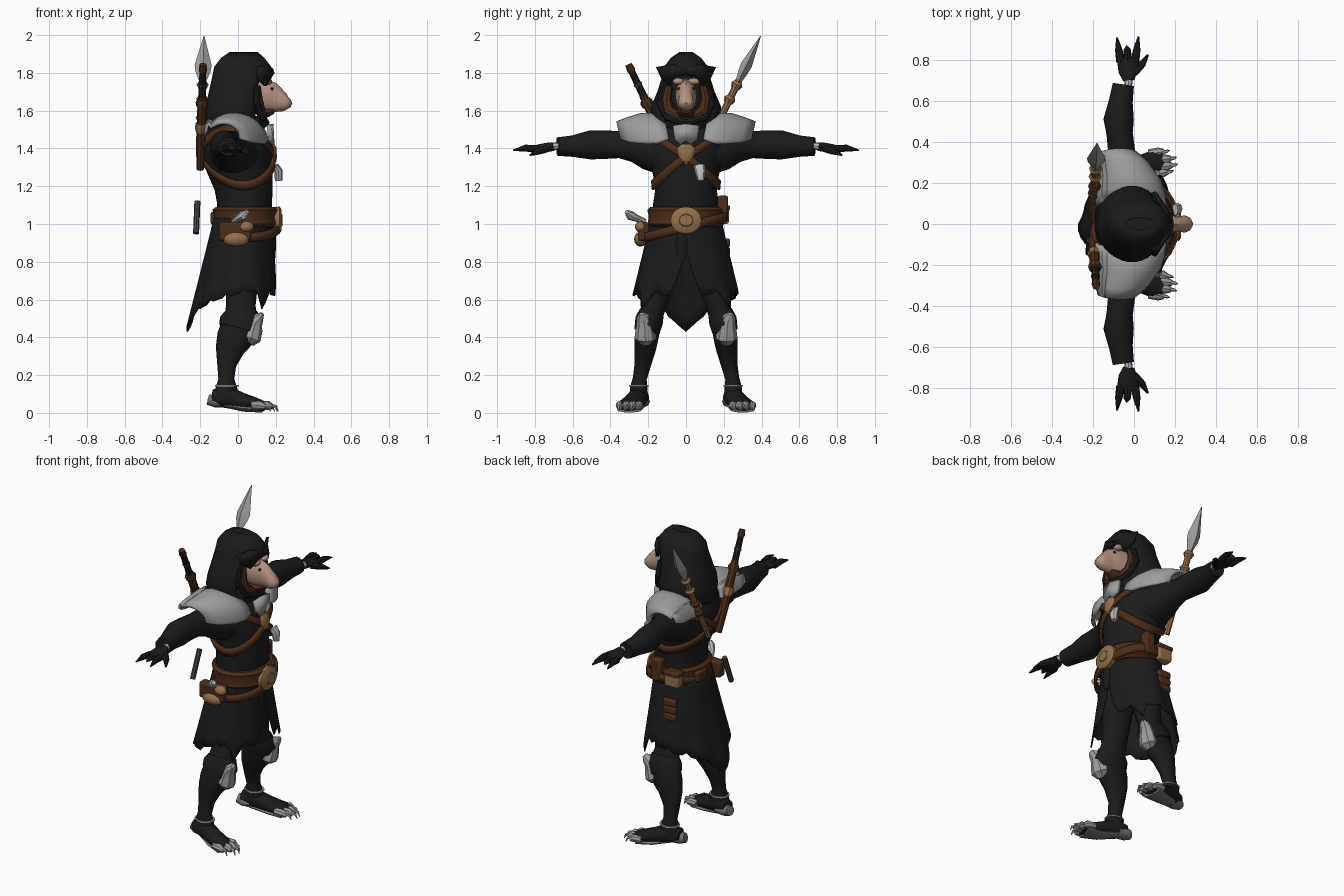
import bpy, bmesh, math
from mathutils import Vector as V

def mat(name, *c):
    m = bpy.data.materials.new(name)
    m.diffuse_color = (*c, 1)
    return m

BLACK = mat("black_cloth", .011, .011, .011)
GREY = mat("grey_fur", .34, .34, .34)
STEEL = mat("steel", .36, .36, .37)
BONE = mat("bone", .5, .5, .5)
SKIN = mat("skin", .46, .29, .22)
BROWN = mat("brown_leather", .075, .027, .011)
TAN = mat("tan_leather", .3, .16, .07)
DARK = mat("dark_metal", .06, .06, .065)
SOLE = mat("grey_sole", .17, .17, .17)

def make(name, verts, faces, m, thick=0, angle=40):
    me = bpy.data.meshes.new(name)
    me.from_pydata([tuple(v) for v in verts], [], faces)
    bm = bmesh.new(); bm.from_mesh(me)
    bmesh.ops.recalc_face_normals(bm, faces=bm.faces)
    bm.to_mesh(me); bm.free()
    me.materials.append(m)
    me.polygons.foreach_set("use_smooth", [True] * len(me.polygons))
    me.set_sharp_from_angle(angle=math.radians(angle))
    ob = bpy.data.objects.new(name, me)
    bpy.context.collection.objects.link(ob)
    if thick:
        mod = ob.modifiers.new("thickness", "SOLIDIFY")
        mod.thickness = thick; mod.offset = 0
    return ob

def tube(name, pts, m, n=12, ref=(1, 0, 0), s=1, angle=40):
    """Capped tube through (x, y, z, radius along ref, other radius)."""
    P = [V((p[0], p[1] * s, p[2])) for p in pts]
    vs, fs = [], []
    for i, p in enumerate(pts):
        t = (P[min(i + 1, len(P) - 1)] - P[max(i - 1, 0)]).normalized()
        u = V(ref); u = (u - t * u.dot(t)).normalized()
        w = t.cross(u)
        for k in range(n):
            a = math.tau * k / n
            vs.append(P[i] + u * p[3] * math.cos(a) + w * p[-1] * math.sin(a))
    for i in range(len(P) - 1):
        for k in range(n):
            k2 = (k + 1) % n
            fs.append((i*n + k, i*n + k2, i*n + n + k2, i*n + n + k))
    fs += [tuple(range(n)), tuple(range(len(vs) - n, len(vs)))]
    return make(name, vs, fs, m, angle=angle)

def grid(name, rows, m, thick, closed=False, skip=lambda i, k: False):
    n = len(rows[0])
    fs = [(i*n + k, i*n + (k+1) % n, i*n + n + (k+1) % n, i*n + n + k)
          for i in range(len(rows) - 1) for k in range(n if closed else n - 1) if not skip(i, k)]
    return make(name, [v for r in rows for v in r], fs, m, thick)

def blob(name, c, r, m, seg=12, s=1):
    return tube(name, [(c[0], c[1], c[2] + r[2] * math.sin(a), r[0] * math.cos(a), r[1] * math.cos(a))
                       for a in [math.radians(d) for d in (-85, -55, -25, 0, 25, 55, 85)]], m, seg, s=s)

def box(name, c, d, m, bevel=.012):
    vs = [V((c[0] + x*d[0], c[1] + y*d[1], c[2] + z*d[2])) for x in (-1, 1) for y in (-1, 1) for z in (-1, 1)]
    ob = make(name, vs, [(0,1,3,2), (4,6,7,5), (0,4,5,1), (2,3,7,6), (0,2,6,4), (1,5,7,3)], m)
    b = ob.modifiers.new("soft_edges", "BEVEL"); b.width = bevel; b.segments = 2
    return ob

def lerp(table, x):
    for (a, *p), (b, *q) in zip(table, table[1:]):
        if x <= b:
            t = max(0, (x - a) / (b - a))
            return [i + (j - i) * t for i, j in zip(p, q)]
    return table[-1][1:]

# torso: height, centre x, half depth, half width
TORSO = [(.9, .02, .15, .17), (1.1, .035, .145, .175), (1.2, .03, .155, .16), (1.3, .01, .175, .185),
         (1.4, -.01, .185, .225), (1.48, -.02, .165, .21), (1.55, -.02, .12, .13)]
tube("torso", [(c, 0, z, rx, ry) for z, c, rx, ry in TORSO], BLACK, 24)

def on_torso(a, z, out):
    c, rx, ry = lerp(TORSO, z)
    return V((c + (rx + out) * math.cos(a), (ry + out) * math.sin(a), z))

# skirt with a front slit, torn hem and long back tail
HEM = [(0, .88), (9, .72), (18, .62), (40, .63), (54, .55), (64, .65), (90, .63),
       (120, .6), (150, .55), (165, .5), (180, .43)]
N = 60
rows = []
for i in range(9):
    row = []
    for k in range(N):
        a = math.tau * k / N
        d = abs((math.degrees(a) + 180) % 360 - 180)
        hem = lerp(HEM, d)[0] + (.02 if k % 4 == 2 and 20 < d < 175 else 0)
        z = 1.03 + (hem - 1.03) * i / 8
        f = (1.03 - z) / .5
        rx = .165 + .035 * f if math.cos(a) > 0 else .135 + .12 * f
        fold = 1 + .03 * f * math.sin(a * 10)
        row.append(V((.01 + rx * math.cos(a) * fold, (.182 + .115 * f) * math.sin(a) * fold, z)))
    rows.append(row)
grid("skirt", rows, BLACK, .008, True)
tube("hanging_sash", [(.185, -.02, .99, .012, .02), (.19, -.025, .9, .012, .03), (.19, -.02, .82, .008, .02)], BLACK, 8)

# hood with open face
HOOD = [(1.48, -.02, .145, .13), (1.53, -.015, .16, .155), (1.57, -.015, .162, .175), (1.62, -.01, .156, .18),
        (1.7, 0, .148, .145), (1.78, .02, .15, .12), (1.83, .025, .145, .11), (1.875, .025, .11, .075), (1.905, .03, .07, .03)]
H = 32
rows = [[V((c + rx * math.cos(math.tau * (k + .5) / H), ry * math.sin(math.tau * (k + .5) / H), z)) for k in range(H)]
        for z, c, rx, ry in HOOD]
grid("hood", rows, BLACK, .014, True, lambda i, k: 2 <= i <= 4 and (k < 4 or k > H - 6))
make("hood_top", rows[-1], [tuple(range(H))], BLACK)
for s in (1, -1):
    pts = [(.18, 0, 1.82), (.15, .07, 1.845), (.1, .155, 1.83), (.11, .125, 1.765), (.145, .085, 1.73), (.178, .05, 1.785), (.188, 0, 1.795)]
    make("hood_brow", [V((x, y*s, z)) for x, y, z in pts], [tuple(range(7))], BLACK, .016)
    tube("hood_cheek", [(.1, .118, 1.73, .014), (.1, .14, 1.64, .018), (.125, .1, 1.565, .02), (.145, 0, 1.535, .022)], BLACK, 8, s=s)
    tube("lining", [(.1, .09, 1.73, .02), (.105, .105, 1.66, .026), (.115, .09, 1.6, .03), (.135, .03, 1.565, .022)], BROWN, 8, s=s)
    blob("eye", (.18, .036, 1.715), (.008, .012, .008), BLACK, 8, s=s)
    blob("brow_ridge", (.155, .042, 1.755), (.026, .034, .018), SKIN, 8, s=s)
blob("hood_shadow", (.02, 0, 1.67), (.09, .115, .13), BLACK, 16)

# muzzled face
tube("face", [(.05, 0, 1.68, .06, .09), (.14, 0, 1.675, .056, .092), (.178, 0, 1.667, .044, .083), (.21, 0, 1.655, .037, .066),
              (.25, 0, 1.643, .042, .046), (.272, 0, 1.645, .032, .028), (.282, 0, 1.65, .014, .012)], SKIN, 12, (0, 1, 0))
tube("jaw", [(.1, 0, 1.59, .06, .03), (.16, 0, 1.59, .045, .025), (.19, 0, 1.6, .025, .015)], BROWN, 10, (0, 1, 0))

# fur collar
make("collar_fur", [V(p) for p in ((.165, -.07, 1.52), (.175, 0, 1.53), (.165, .07, 1.52), (.172, .06, 1.45),
     (.18, .025, 1.42), (.18, 0, 1.44), (.18, -.03, 1.42), (.172, -.06, 1.45))], [tuple(range(8))], GREY, .025)

# mantle profile: outward y, centre x, half depth, base z, rise
MANTLE = [(.09, -.015, .165, 1.455, .1), (.15, -.02, .162, 1.435, .145), (.21, -.025, .15, 1.435, .145),
          (.29, -.055, .122, 1.44, .115), (.36, -.08, .092, 1.455, .08)]
for s in (1, -1):
    rows = []
    for y, c, rx, z, h in MANTLE:
        row = []
        for k in range(17):
            a = math.radians(-4 + 184 * k / 16)
            jag = .012 * (k % 2) if k in (0, 1, 15, 16) else 0
            row.append(V((c + rx * math.cos(a), s * (y + .025 * max(0, math.sin(a)) - .02 * (y > .3)), z + h * math.sin(a) - jag
                          + (.03 if k > 12 else 0))))
        rows.append(row)
    grid("shoulder_mantle", rows, GREY, .018)

    # arm, wrist and hand
    tube("arm", [(-.015, .1, 1.37, .14, .12), (-.03, .2, 1.39, .12, .105), (-.05, .27, 1.41, .088, .085), (-.06, .35, 1.42, .066, .073),
                 (-.07, .44, 1.42, .064, .078), (-.075, .51, 1.418, .074, .078), (-.064, .6, 1.412, .058, .058), (-.052, .68, 1.41, .052, .05)], BLACK, 14, s=s)
    tube("wrist", [(-.03, .66, 1.415, .018), (-.025, .71, 1.41, .02)], BONE, 8, s=s)
    tube("palm", [(-.025, .7, 1.41, .028, .024), (-.03, .74, 1.405, .045, .026), (-.03, .79, 1.398, .052, .022), (-.03, .81, 1.395, .048, .016)], BLACK, 10, s=s)
    for x0, x1, y1 in ((-.066, -.083, .91), (-.03, -.036, .87), (.005, .022, .915)):
        tube("finger", [(x0, .79, 1.397, .021), (x0*.5 + x1*.5, .85, 1.402, .018), (x1, y1, 1.39, .004)], BLACK, 8, s=s)
    tube("thumb", [(.0, .74, 1.4, .022), (.04, .78, 1.385, .018), (.068, .825, 1.365, .005)], BLACK, 8, s=s)

    # leg with a boot cuff below the knee
    tube("leg", [(.02, .1, .9, .1, .09), (.02, .14, .68, .085, .075), (.015, .163, .57, .078, .062), (.015, .185, .52, .085, .065),
                 (.01, .2, .46, .1, .066), (-.02, .21, .39, .095, .064), (-.045, .217, .33, .075, .056), (-.06, .23, .25, .05, .044),
                 (-.062, .245, .18, .042, .038), (-.06, .25, .13, .058, .048), (-.07, .25, .06, .066, .048)], BLACK, 14, s=s)
    tube("boot_cuff", [(.015, .18, .535, .088, .066), (.015, .195, .49, .112, .076), (0, .205, .44, .103, .07)], BLACK, 14, s=s)
    tube("knee_fur", [(.055, .218, .37, .03, .03), (.07, .215, .395, .052, .058), (.08, .218, .44, .05, .05),
                      (.09, .222, .48, .042, .04), (.115, .23, .51, .024, .034), (.13, .235, .525, .01, .016)], GREY, 8, s=s, angle=25)
    tube("ankle_cord", [(-.06, .25, .14, .062, .052), (-.06, .25, .147, .062, .052)], BONE, 14, s=s)

    # foot, toes and claws
    tube("boot", [(-.13, .235, .085, .04, .04), (-.06, .25, .085, .052, .06), (.02, .275, .062, .055, .045),
                  (.1, .3, .044, .06, .034), (.14, .31, .035, .05, .025)], BLACK, 12, (0, 1, 0), s)
    tube("heel", [(-.155, .225, .07, .03, .03), (-.12, .232, .062, .042, .034), (-.07, .24, .058, .042, .03)], SOLE, 10, (0, 1, 0), s)
    tube("sole", [(-.08, .24, .045, .035, .015), (.03, .28, .022, .052, .016), (.12, .3, .018, .068, .017)], SOLE, 10, (0, 1, 0), s)
    for j in range(4):
        y = .25 + .033 * j
        x = (.16, .18, .175, .14)[j]
        tube("toe", [(x - .07, y - .005, .042, .02), (x - .02, y, .04, .024), (x + .005, y + .005, .03, .014)], GREY, 8, (0, 1, 0), s)
        tube("claw", [(x - .01, y, .042, .01), (x + .022, y + .006, .035, .008), (x + .034, y + .01, .008, .002)], BONE, 6, (0, 1, 0), s)

    # crossed chest strap
    loop = [(math.tau * k / 40, 1.355 + s * .15 * math.sin(math.tau * k / 40)) for k in range(40)]
    grid("chest_strap", [[on_torso(a, z + dz, .01) for a, z in loop] for dz in (-.024, .024)], BROWN, .016, True)

# chest badge and trinket
tube("chest_badge", [(.185, 0, 1.32, .012, .012), (.19, 0, 1.35, .016, .04), (.188, 0, 1.4, .016, .048), (.18, 0, 1.42, .012, .03)], TAN, 8)
tube("chest_trinket", [(.2, .07, 1.31, .016, .03), (.215, .075, 1.28, .022, .028), (.215, .08, 1.23, .02, .018)], BONE, 8)

# belt, lower sling belt and buckle
tube("belt", [(.04, 0, z, .155 + d, .185 + d) for z, d in ((.985, .0), (1.0, .018), (1.04, .012), (1.075, .02), (1.09, .003))], BROWN, 28)
sling = [(math.tau * k / 32, .985 + .055 * math.sin(math.tau * k / 32)) for k in range(32)]
grid("sling_belt", [[V((.045 + .17 * math.cos(a), .215 * math.sin(a), z + d)) for a, z in sling] for d in (-.024, .024)], BROWN, .016, True)
tube("buckle", [(.19, 0, 1.02, .08, .07), (.22, 0, 1.02, .082, .072), (.23, 0, 1.02, .066, .056)], TAN, 16, (0, 1, 0))
tube("buckle_centre", [(.225, 0, 1.02, .045, .038), (.235, 0, 1.02, .035, .03)], TAN, 12, (0, 1, 0))

# pouches and hip gear
box("side_pouch", (-.05, .195, 1.045), (.048, .032, .045), TAN)
box("side_pouch_lid", (-.05, .197, 1.085), (.052, .036, .014), BROWN, .008)
box("front_side_pouch", (.06, .195, 1.08), (.035, .028, .07), BROWN)
box("back_pouch", (-.125, .03, 1.03), (.02, .05, .035), BROWN)
for z in (.9, .855, .81):
    box("hip_roll", (-.04, .218, z), (.045, .016, .024), BROWN)
box("hip_pouch", (-.015, -.225, .96), (.085, .03, .05), BROWN)
blob("hip_bag", (-.01, -.24, .92), (.072, .035, .04), TAN)
blob("hip_bag_small", (.045, -.24, .985), (.04, .03, .03), TAN)
tube("hip_horn", [(-.02, -.22, 1.01, .018), (.0, -.26, 1.03, .018), (.03, -.295, 1.045, .026), (.05, -.315, 1.065, .012)], BONE, 8)

# spear across the back
def along(p, q, items):
    p, q = V(p), V(q)
    return [(*(p.lerp(q, t)), *r) for t, *r in items]

TOP, BUTT = (-.18, .395, 1.995), (-.2, .055, 1.3)
tube("spear_blade", along(TOP, BUTT, [(0, .002), (.22, .045, .03), (.27, .04, .026), (.36, .014)]), STEEL, 4, angle=20)
tube("spear_shaft", along(TOP, BUTT, [(.34, .019), (1, .017)]), TAN, 8)
for t in (.37, .48, .62, .72):
    tube("spear_binding", along(TOP, BUTT, [(t - .02, .022), (t, .032), (t + .03, .022)]), TAN if t < .6 else BROWN, 8)
tube("spear_butt", [(-.215, -.08, 1.12, .016), (-.222, -.14, .95, .016)], DARK, 8)

# sword and scabbard
TOP, BUTT = (-.185, -.305, 1.845), (-.2, -.04, 1.29)
tube("sword_pommel", along(TOP, BUTT, [(0, .018), (.05, .022), (.07, .02)]), BROWN, 8)
tube("sword_grip", along(TOP, BUTT, [(.06, .018), (.36, .02)]), BLACK, 8)
for t in (.18, .3):
    tube("grip_ring", along(TOP, BUTT, [(t, .022), (t + .025, .022)]), BROWN, 8)
tube("sword_guard", along(TOP, BUTT, [(.33, .024), (.36, .034), (.4, .03)]), BROWN, 8)
tube("scabbard", along(TOP, BUTT, [(.38, .024), (.75, .026), (1, .02)]), BROWN, 8)
tube("scabbard_ring", along(TOP, BUTT, [(.56, .03), (.6, .034), (.64, .03)]), TAN, 8)
